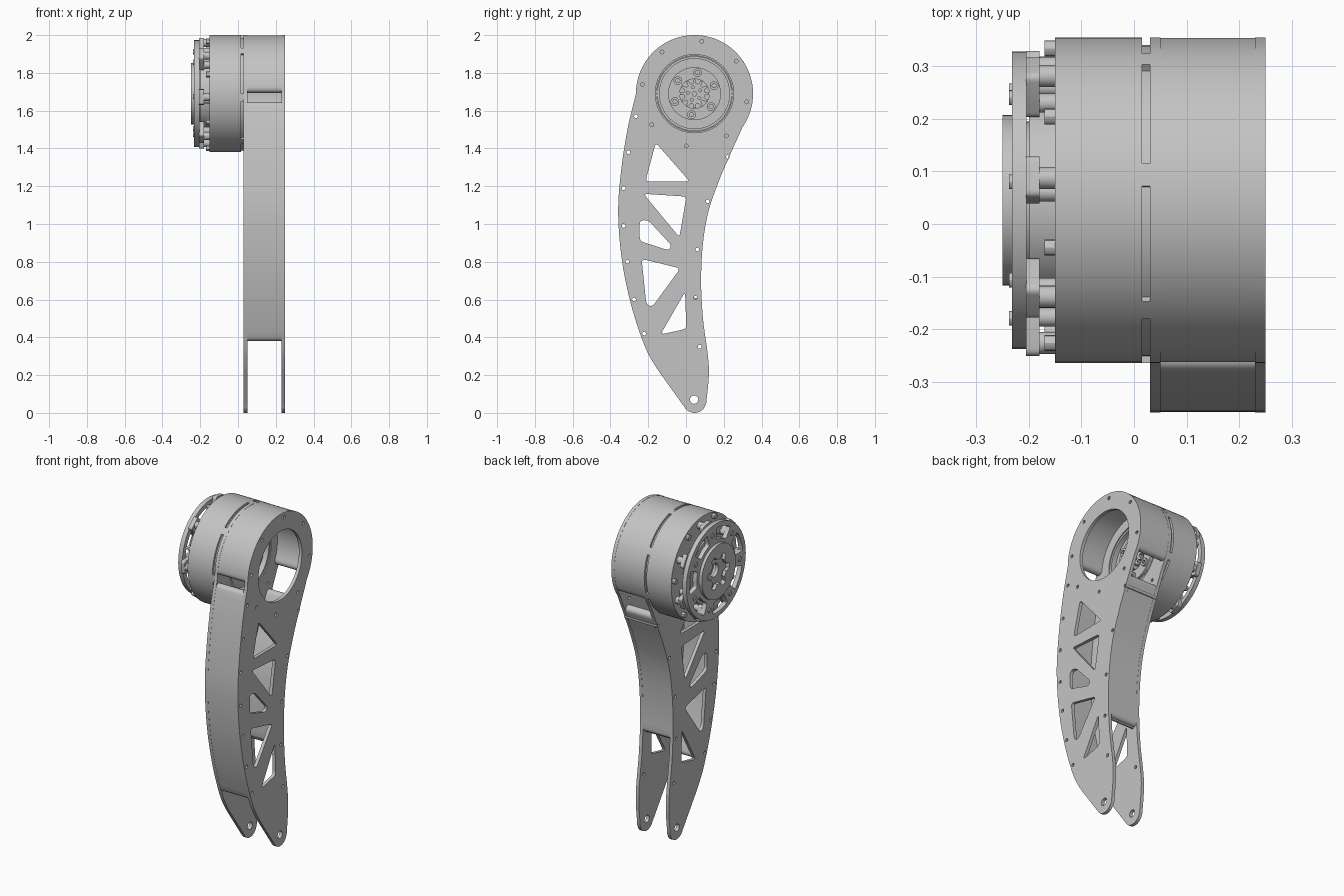
import bpy, bmesh
from math import sin, cos, pi, radians, hypot
from mathutils import Matrix, Vector

cube = bpy.data.objects.get("Cube")
if cube:
    bpy.data.objects.remove(cube)

grey = bpy.data.materials.new("plain_grey")
grey.use_nodes = True
grey.diffuse_color = (0.55, 0.55, 0.55, 1)
grey.node_tree.nodes["Principled BSDF"].inputs["Base Color"].default_value = grey.diffuse_color

HUB = Vector((0.045, 1.69))   # motor axis in (y, z)
R = 0.31                      # head radius
TO_WORLD = Matrix(((0, 0, 1), (1, 0, 0), (0, 1, 0))).to_4x4()


def polar(angle, radius, centre=HUB):
    a = radians(angle)
    return Vector((centre[0] + radius * cos(a), centre[1] + radius * sin(a)))


def circle(centre, radius, n=24):
    return [polar(360 * i / n, radius, centre) for i in range(n)]


def slab(name, x0, x1, *loops):
    """Extrude a (y, z) outline with holes between two x positions."""
    cu = bpy.data.curves.new(name, 'CURVE')
    cu.dimensions, cu.fill_mode, cu.extrude = '2D', 'BOTH', (x1 - x0) / 2
    for loop in loops:
        sp = cu.splines.new('POLY')
        sp.points.add(len(loop) - 1)
        for p, co in zip(sp.points, loop):
            p.co = (co[0], co[1], 0, 1)
        sp.use_cyclic_u = True
    tmp = bpy.data.objects.new(name + "_curve", cu)
    bpy.context.collection.objects.link(tmp)
    bpy.context.view_layer.update()
    me = bpy.data.meshes.new_from_object(tmp.evaluated_get(bpy.context.evaluated_depsgraph_get()))
    bpy.data.objects.remove(tmp)
    me.name = name
    me.transform(Matrix.Translation(((x0 + x1) / 2, 0, 0)) @ TO_WORLD)
    bm = bmesh.new()
    bm.from_mesh(me)
    bmesh.ops.remove_doubles(bm, verts=bm.verts, dist=1e-5)
    bmesh.ops.recalc_face_normals(bm, faces=bm.faces)
    bm.to_mesh(me)
    bm.free()
    me.materials.clear()
    me.materials.append(grey)
    ob = bpy.data.objects.new(name, me)
    bpy.context.collection.objects.link(ob)
    bpy.ops.object.select_all(action='DESELECT')
    ob.select_set(True)
    bpy.context.view_layer.objects.active = ob
    bpy.ops.object.shade_smooth_by_angle(angle=radians(30))
    return ob


def spline(pts, steps=6):
    """Smooth path through the given points."""
    p = [Vector(q) for q in pts]
    p = [2 * p[0] - p[1]] + p + [2 * p[-1] - p[-2]]
    out = []
    for a, b, c, d in zip(p, p[1:], p[2:], p[3:]):
        for i in range(steps):
            t = i / steps
            out.append(0.5 * (2 * b + (c - a) * t + (2 * a - 5 * b + 4 * c - d) * t * t
                              + (3 * b - a - 3 * c + d) * t ** 3))
    return out + [p[-2]]


def rounded(pts, r=0.022, n=5):
    """Polygon with softened corners."""
    out, p = [], [Vector(q) for q in pts]
    for i, b in enumerate(p):
        a = b + (p[i - 1] - b).normalized() * r
        c = b + (p[(i + 1) % len(p)] - b).normalized() * r
        out += [a.lerp(b, k / n).lerp(b.lerp(c, k / n), k / n) for k in range(n + 1)]
    return out


def ribbon(path, inset=0.026, half=0.025, n=8):
    """Band inside a clockwise path, with round ends."""
    mid, nor = [], []
    for i, p in enumerate(path):
        t = (path[min(i + 1, len(path) - 1)] - path[max(i - 1, 0)]).normalized()
        nor.append(Vector((t.y, -t.x)))
        mid.append(p + nor[-1] * inset)
    left = [m - k * half for m, k in zip(mid, nor)]
    right = [m + k * half for m, k in zip(mid, nor)]

    def cap(m, k, s):
        t = Vector((-k.y, k.x)) * s
        return [m - k * s * half * cos(pi * j / n) + t * half * sin(pi * j / n) for j in range(1, n)]
    return left + cap(mid[-1], nor[-1], 1) + right[::-1] + cap(mid[0], nor[0], -1)


def gear(teeth, r0, r1):
    return [polar(360 * (i + o) / teeth, r) for i in range(teeth)
            for o, r in ((-.3, r0), (-.15, r1), (.15, r1), (.3, r0))]


# Leg outline: front edge upward, over the head, back edge downward, round toe
front = spline([(-0.015, 0.04), (-0.09, 0.145), (-0.17, 0.26), (-0.225, 0.37), (-0.29, 0.57),
                (-0.338, 0.8), (-0.359, 1.05), (-0.345, 1.27), (-0.31, 1.5), (-0.265, 1.69)])
head = [polar(a, R) for a in range(177, -34, -3)]
back = spline([polar(-35, R), (0.235, 1.37), (0.175, 1.23), (0.12, 1.07), (0.09, 0.9),
               (0.08, 0.7), (0.09, 0.5), (0.115, 0.31), (0.121, 0.2), (0.107, 0.05)])
toe = [polar(a, 0.062, (0.045, 0.062)) for a in range(-15, -160, -12)]
outline = front + head + back + toe

# Lightening windows and screw holes
windows = [rounded(w) for w in (
    [(-0.16, 1.43), (0.02, 1.225), (-0.215, 1.225)],
    [(-0.225, 1.16), (0.002, 1.145), (-0.035, 0.93)],
    [(-0.245, 1.02), (-0.2, 1.02), (-0.075, 0.885), (-0.09, 0.86), (-0.245, 0.91)],
    [(-0.235, 0.815), (-0.03, 0.765), (-0.18, 0.56), (-0.21, 0.575)],
    [(-0.005, 0.64), (0.002, 0.445), (-0.135, 0.415)])]
front_holes = [(-0.265, 1.57), (-0.305, 1.38), (-0.33, 1.19), (-0.33, 0.99),
               (-0.31, 0.8), (-0.275, 0.6), (-0.222, 0.42)]
back_holes = [(0.222, 1.355), (0.115, 1.12), (0.06, 0.865), (0.05, 0.61), (0.073, 0.35)]
head_holes = [polar(a, 0.28) for a in (170, 128, 82, 38, -9, -53, -99, -144)]


def screws(pts):
    return [circle(p, 0.01, 12) for p in pts]


# Side plates
for name, x0, bore in (("inner_plate", 0.03, 0.2), ("outer_plate", 0.23, 0.207)):
    slab(name, x0, x0 + 0.02, outline, circle(HUB, bore, 64), circle((0.043, 0.07), 0.022),
         *windows, *screws(front_holes + back_holes + head_holes))

# Walls between the plates, with slots left open beside the head
slab("front_wall", 0.05, 0.23, ribbon([p for p in front if 0.38 < p.y < 1.63]),
     *screws(front_holes[:]))
slab("back_wall", 0.05, 0.23, ribbon([p for p in back if 0.6 < p.y < 1.4]),
     *screws(back_holes[:4]))
slab("head_wall", 0.05, 0.23, ribbon([polar(a, R) for a in range(174, -27, -3)]),
     *screws(head_holes[:5]))

# Motor housing
slab("motor_housing", -0.15, 0.015, circle(HUB, R, 96))
slab("motor_spacer", 0.015, 0.03, circle(HUB, 0.296, 96), circle(HUB, 0.2, 64))
SPOKES = [81 + 360 * i / 7 for i in range(7)]
for a in SPOKES:
    slab("spacer_boss", 0.015, 0.03, [polar(a + d, R) for d in range(-4, 5, 2)]
         + [polar(a + d, 0.28) for d in (4, -4)])

# Output face seen through the bore
slab("output_ring", 0.015, 0.045, circle(HUB, 0.198, 64), circle(HUB, 0.185, 64))
slab("output_disc", 0.015, 0.032, circle(HUB, 0.14, 64), circle(HUB, 0.078, 48))
slab("output_gear", 0.015, 0.045, gear(12, 0.055, 0.076), circle(HUB, 0.012),
     *[circle(polar(a, 0.035), 0.008, 12) for a in range(30, 390, 72)])
for a in range(22, 382, 60):
    slab("output_screw", 0.03, 0.045, circle(polar(a, 0.112), 0.023), circle(polar(a, 0.112), 0.012, 6))

# Rear core, windowed cover and hub
slab("rear_core", -0.2, -0.15, circle(HUB, 0.2, 64), circle(HUB, 0.1, 48))


def window(a):
    return rounded([polar(a + d, 0.255) for d in (-16, -8, 0, 8, 16)]
                   + [polar(a + d, 0.185) for d in (15, 0, -15)], 0.012, 3)


slab("rear_cover", -0.232, -0.205, circle(HUB, 0.283, 96), circle(HUB, 0.11, 48),
     *[window(a + 180 / 7) for a in SPOKES])
slab("rear_hub", -0.25, -0.23, circle(HUB, 0.162, 64), gear(6, 0.075, 0.105))
slab("hub_floor", -0.22, -0.2, circle(HUB, 0.15, 48), circle(HUB, 0.04, 32))

# Cover feet with posts, and small housing screws between them
for a in SPOKES:
    out = polar(a, 1, (0, 0))
    side = Vector((-out.y, out.x))
    foot = [HUB + out * r + side * s for r, s in ((0.2, -.04), (0.295, -.04), (0.295, .04), (0.2, .04))]
    slab("cover_foot", -0.206, -0.18, rounded(foot, 0.015))
    slab("outer_post", -0.18, -0.15, circle(polar(a, 0.272), 0.021))
    slab("inner_post", -0.18, -0.15, circle(polar(a + 5, 0.225), 0.018))
    slab("housing_screw", -0.15 - 0.02, -0.15, circle(polar(a + 27, 0.29), 0.015, 12))
    slab("cover_screw", -0.238, -0.232, circle(polar(a, 0.225), 0.014, 12))
